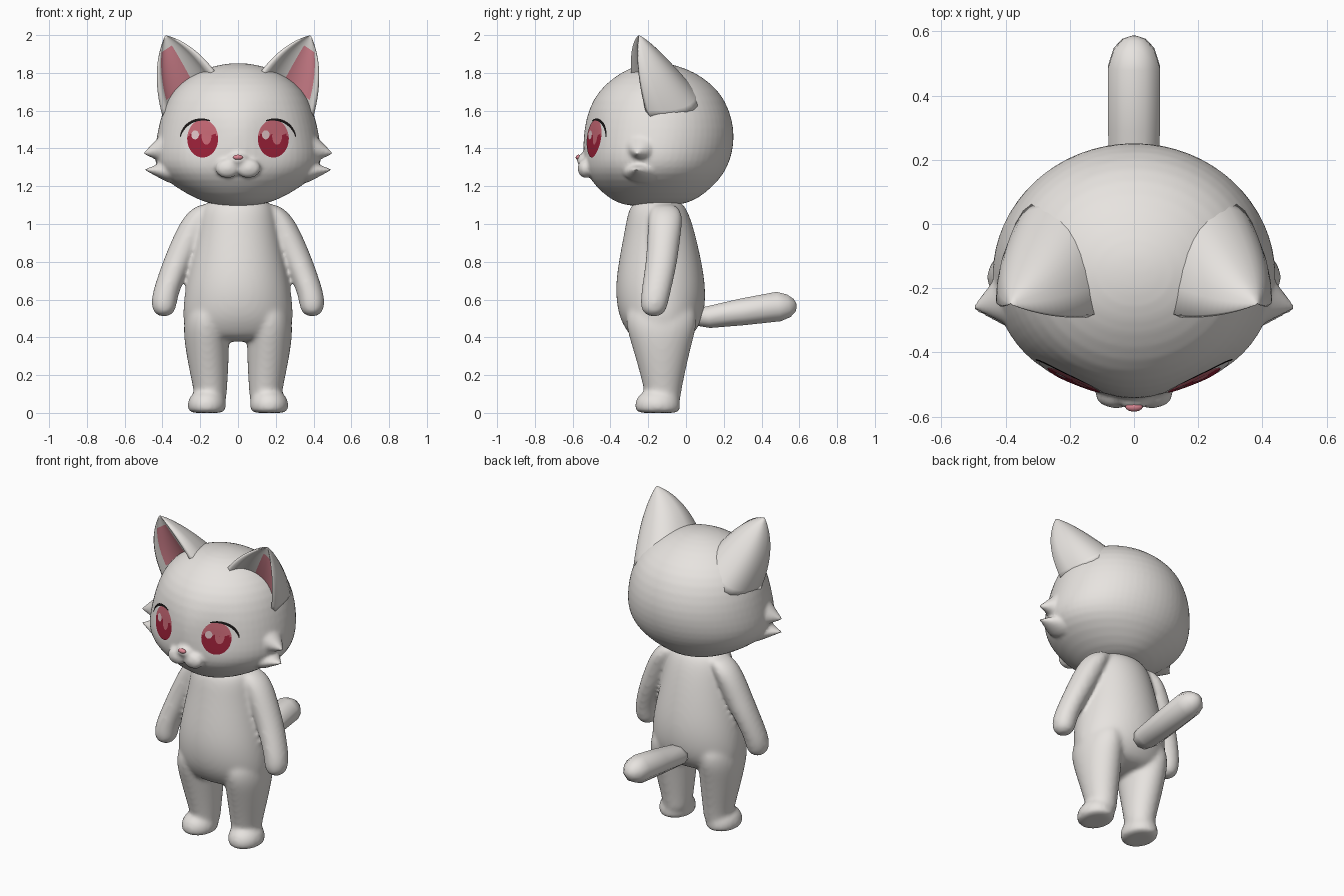
import bpy, bmesh, math
from mathutils import Vector
from mathutils.bvhtree import BVHTree

if "Cube" in bpy.data.objects:
    bpy.data.objects.remove(bpy.data.objects["Cube"])


def material(name, *rgb):
    m = bpy.data.materials.new(name)
    m.diffuse_color = (*rgb, 1)
    m.use_nodes = True
    m.node_tree.nodes["Principled BSDF"].inputs["Base Color"].default_value = m.diffuse_color
    return m


FUR = material("pale grey fur", .83, .80, .77)
PINK = material("ear pink", .72, .25, .30)
RED = material("dark red iris", .33, .015, .04)
ROSE = material("rose iris", .58, .14, .18)
WHITE = material("eye white", .85, .83, .81)
BLACK = material("black lash", .01, .008, .008)
SHINE = material("eye shine", .75, .55, .57)


def loft(bm, rings):
    """Skin a list of closed point rings and cap both ends."""
    rows = [[bm.verts.new(p) for p in r] for r in rings]
    n = len(rows[0])
    for a, b in zip(rows, rows[1:]):
        for i in range(n):
            bm.faces.new((a[i], a[(i + 1) % n], b[(i + 1) % n], b[i]))
    bm.faces.new(rows[0])
    bm.faces.new(rows[-1])


def flat_ring(z, cx, w, front, back, widest=None, n=24):
    """Horizontal oval with its own front and back reach."""
    yc = (front + back) / 2 if widest is None else widest
    pts = []
    for i in range(n):
        a = 2 * math.pi * i / n
        s = math.sin(a)
        pts.append((cx + w * math.cos(a), yc + s * ((back - yc) if s > 0 else (yc - front)), z))
    return pts


def finish(name, bm, mats=(FUR,), subsurf=0, normals=True, voxel=0, soften=0):
    if normals:
        bmesh.ops.recalc_face_normals(bm, faces=bm.faces)
    for f in bm.faces:
        f.smooth = True
    me = bpy.data.meshes.new(name)
    bm.to_mesh(me)
    bm.free()
    ob = bpy.data.objects.new(name, me)
    bpy.context.collection.objects.link(ob)
    for m in mats:
        me.materials.append(m)
    if subsurf:
        s = ob.modifiers.new("round", 'SUBSURF')
        s.levels = s.render_levels = subsurf
    if voxel:  # fuse overlapping lofts into one soft skin
        r = ob.modifiers.new("fuse", 'REMESH')
        r.mode, r.voxel_size, r.use_smooth_shade = 'VOXEL', voxel, True
        s = ob.modifiers.new("soften", 'SMOOTH')
        s.factor, s.iterations = .5, soften
    return ob


# Body: torso, legs, feet and arms
bm = bmesh.new()
loft(bm, [flat_ring(z, 0, w, f, b) for z, w, f, b in (
    (1.14, .14, -.25, -.05), (1.09, .195, -.305, .005), (.97, .215, -.325, .045),
    (.81, .25, -.357, .083), (.66, .283, -.378, .108), (.52, .296, -.362, .10),
    (.44, .285, -.32, .06), (.375, .23, -.27, .0))])
LEG = ((.60, .155, .10, -.31, .05), (.48, .17, .121, -.325, .065), (.38, .166, .12, -.295, .035),
       (.23, .155, .105, -.25, .0), (.1, .145, .086, -.217, -.028), (.03, .145, .08, -.21, -.03))
FOOT = ((.115, .16, .05, -.21, -.07), (.10, .164, .085, -.25, -.045), (.05, .165, .107, -.275, -.027),
        (.012, .165, .099, -.268, -.032), (0, .165, .085, -.255, -.04), (0, .165, .05, -.2, -.1))
ARM = ((1.11, .15, .05, -.18, -.05), (1.05, .21, .08, -.2, -.01), (.89, .277, .086, -.208, -.035),
       (.79, .325, .078, -.215, -.045), (.63, .388, .07, -.24, -.083), (.56, .392, .068, -.243, -.098),
       (.525, .392, .05, -.225, -.115), (.51, .392, .02, -.19, -.15))
for side in (-1, 1):
    for part in (LEG, FOOT, ARM):
        loft(bm, [flat_ring(z, side * x, w, f, b) for z, x, w, f, b in part])
finish("body", bm, subsurf=2, voxel=.012, soften=12)

# Tail: eight-sided tube along y
bm = bmesh.new()
loft(bm, [[(rx * math.cos(a), y - .15 * rz * math.sin(a), z + rz * math.sin(a))
           for a in (math.pi * (i + .5) / 4 for i in range(8))]
          for y, z, rx, rz in ((.04, .505, .06, .045), (.12, .507, .085, .062), (.3, .535, .087, .076),
                               (.49, .563, .087, .084), (.545, .567, .068, .064),
                               (.575, .57, .038, .036), (.585, .57, .01, .01))])
finish("tail", bm)

# Head: (height, half width, front, back, widest y), dented at the eye sockets
bm = bmesh.new()
loft(bm, [flat_ring(z, 0, w, f, b, c, 32) for z, w, f, b, c in (
    (1.093, .06, -.28, -.10, -.19), (1.11, .17, -.365, .02, -.17), (1.16, .275, -.44, .10, -.17),
    (1.235, .39, -.51, .18, -.17), (1.30, .437, -.54, .22, -.17), (1.37, .447, -.55, .246, -.16),
    (1.46, .433, -.55, .258, -.14), (1.555, .414, -.535, .247, -.13), (1.66, .378, -.495, .207, -.13),
    (1.74, .315, -.43, .14, -.14), (1.805, .22, -.34, .045, -.15), (1.84, .12, -.26, -.05, -.15),
    (1.852, .03, -.18, -.12, -.15))])
for v in bm.verts:
    if v.co.y < -.2:
        v.co.y += .03 * math.exp(-((abs(v.co.x) - .18) / .1) ** 2 - ((v.co.z - 1.45) / .12) ** 2)

# Cheek tufts: two flattened spikes on each side, fused into the head
for side in (-1, 1):
    for tip, base, ry, rz in (((.505, -.262, 1.373), (.33, -.19, 1.42), .15, .125),
                              ((.50, -.268, 1.288), (.33, -.21, 1.275), .14, .075)):
        tip, base = Vector(tip), Vector(base)
        rings = []
        for t, q in ((0, 1), (.3, .75), (.6, .42), (.85, .15), (1, .02)):
            c = base.lerp(tip, t)
            rings.append([(side * c.x, c.y + ry * q * math.cos(a), c.z + rz * q * math.sin(a))
                          for a in (math.pi * i / 8 for i in range(16))])
        loft(bm, rings)

# Muzzle puffs and nose bridge
for loc, size in (((-.055, -.532, 1.295), (.066, .042, .052)), ((.055, -.532, 1.295), (.066, .042, .052)),
                  ((0, -.535, 1.34), (.055, .045, .035))):
    ball = bmesh.ops.create_uvsphere(bm, u_segments=24, v_segments=14, radius=1)
    for v in ball["verts"]:
        v.co = Vector(loc) + Vector(a * b for a, b in zip(v.co, size))
head = finish("head", bm, subsurf=1, voxel=.011, soften=4)

# Nose tip
bm = bmesh.new()
bmesh.ops.create_uvsphere(bm, u_segments=24, v_segments=14, radius=1)
for v in bm.verts:
    v.co = Vector((v.co.x * .027, -.569 + v.co.y * .015, 1.353 + v.co.z * .014))
finish("nose", bm, (PINK,))


# Ears: domed back, hollow front with a pink lining
def bezier(a, b, c, t):
    return Vector(a) * (1 - t) ** 2 + Vector(b) * 2 * t * (1 - t) + Vector(c) * t * t


TIP = (.385, -.25, 2.0)
for side, label in ((-1, "left"), (1, "right")):
    rings = []
    for j in range(17):
        t = j / 16 * .985
        p = bezier((.115, -.28, 1.80), (.24, -.295, 1.965), TIP, t)
        o = bezier((.40, -.19, 1.57), (.467, -.265, 1.82), TIP, t)
        mid, half = (p + o) / 2, (p - o) / 2
        bulge = Vector((-.01, .30, -.005)) * (1 - t) ** .9
        ring = []
        for i in range(15):
            a = math.pi * i / 14
            c = math.cos(a)
            ring.append(mid + half * math.copysign(abs(c) ** .85, c) + bulge * math.sin(a) ** .8)
        for i in range(1, 16):
            q = -1 + i / 8
            dip = .30 * max(0, 1 - (q / .82) ** 2) ** .6 - (.05 if abs(q) > .8 else 0)
            ring.append(mid + half * q + bulge * dip)
        if j == 0:  # root sunk into the head
            rings.append([v.lerp(Vector((.17, -.14, 1.55)), .5) for v in ring])
        rings.append(ring)
    bm = bmesh.new()
    loft(bm, [[(side * v.x, v.y, v.z) for v in ring] for ring in rings])
    bm.faces.ensure_lookup_table()
    n = len(rings[0])
    for k in range(17 * n):  # lining faces, leaving the rim and the inner base grey
        row, col = divmod(k, n)
        if 16 <= col <= 23 and 3 <= row <= 12:
            bm.faces[k].material_index = 1
    finish(f"{label}_ear", bm, (FUR, PINK))

# Eyes: thin plates laid onto the face
bpy.context.view_layer.update()
skin = BVHTree.FromObject(head, bpy.context.evaluated_depsgraph_get())


def plate(name, cx, cz, rx, rz, lift, mats, inner=lambda u: .02, arc=(0, 360), flip=1):
    bm = bmesh.new()
    rows = []
    for i in range(41):
        u = i / 40
        a = math.radians(arc[0] + (arc[1] - arc[0]) * u)
        row = []
        for k in range(9):
            q = inner(u) + (1 - inner(u)) * k / 8
            x, z = cx + flip * rx * q * math.cos(a), cz + rz * q * math.sin(a)
            hit = skin.ray_cast(Vector((x, -2, z)), Vector((0, 1, 0)))[0]
            row.append(bm.verts.new((x, hit.y - lift, z)))
        rows.append(row)
    for a, b in zip(rows, rows[1:]):
        for k in range(8):
            f = bm.faces.new((a[k], a[k + 1], b[k + 1], b[k]))
            f.normal_update()
            if f.normal.y > 0:
                f.normal_flip()
            if len(mats) > 1 and f.calc_center_median().z > cz + .2 * rz:
                f.material_index = 1
    finish(name, bm, mats, normals=False)


for side, label in ((-1, "left"), (1, "right")):
    x = side * .187
    plate(f"{label}_eye_white", side * .195, 1.45, .10, .10, .003, (WHITE,))
    plate(f"{label}_iris", x, 1.452, .082, .10, .005, (RED, ROSE))
    plate(f"{label}_iris_glow", x + .02, 1.465, .026, .045, .007, (ROSE,))
    plate(f"{label}_eye_shine", x - .04, 1.472, .02, .024, .008, (SHINE,))
    plate(f"{label}_lash", side * .195, 1.452, .113, .107, .006, (BLACK,),
          lambda u: 1 - .13 * math.sin(math.pi * (.1 + .85 * (1 - u))) ** .7, (5, 115), side)
